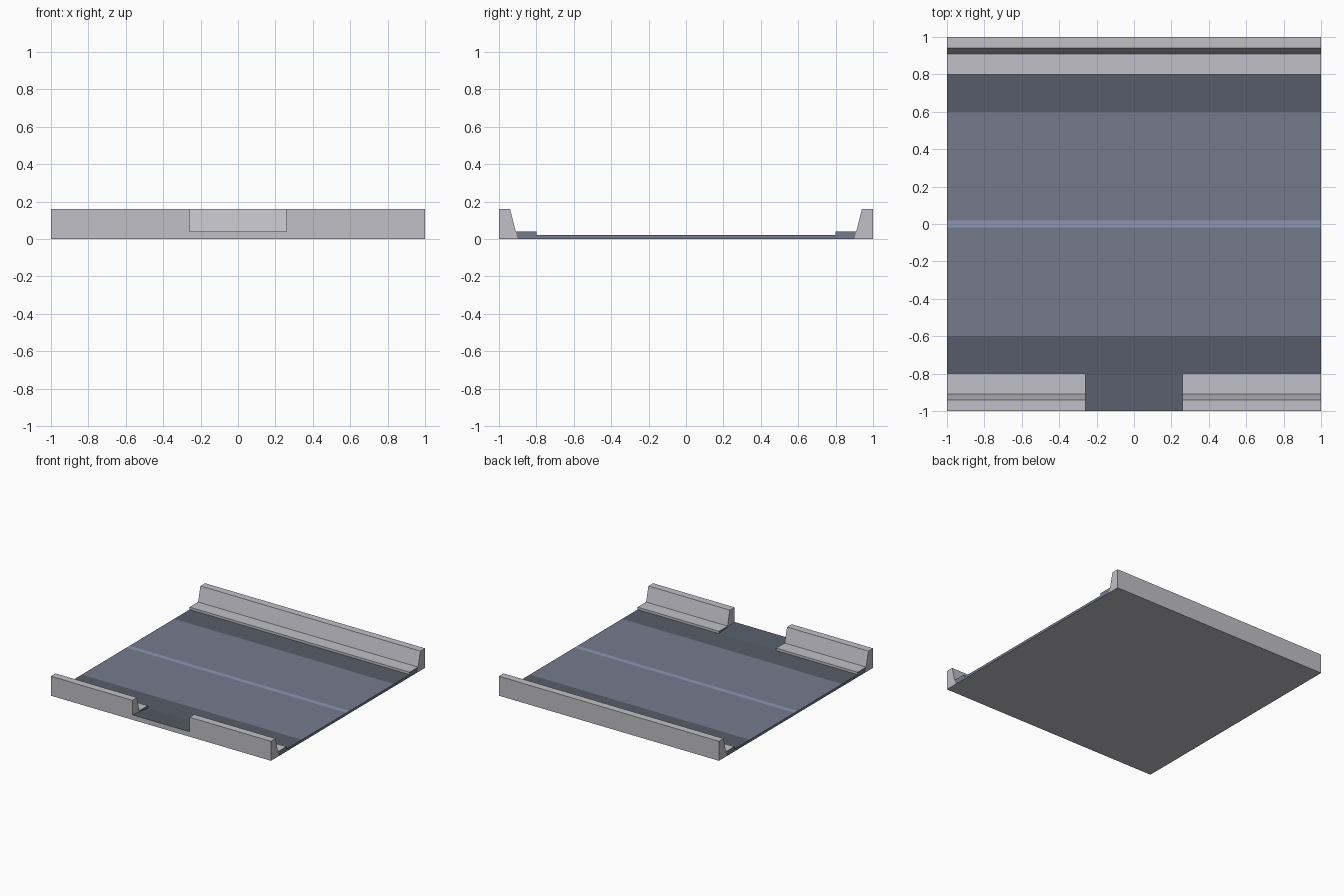
import bpy, bmesh

if "Cube" in bpy.data.objects:
    bpy.data.objects.remove(bpy.data.objects["Cube"])


def material(name, rgb):
    m = bpy.data.materials.new(name)
    m.diffuse_color = (*rgb, 1)
    m.use_nodes = True
    m.node_tree.nodes["Principled BSDF"].inputs["Base Color"].default_value = m.diffuse_color
    return m


CONCRETE = material("concrete", (0.527, 0.527, 0.571))
ASPHALT = material("asphalt", (0.172, 0.199, 0.262))
SHOULDER = material("shoulder", (0.093, 0.108, 0.139))
LINE = material("line", (0.267, 0.301, 0.448))
MATS = [CONCRETE, ASPHALT, SHOULDER, LINE]


def extrude_x(name, profile, x0, x1, sides, end=(0, 0), flip=1):
    """Extrude a (y, z) profile along x. sides: material per edge, None = open."""
    bm = bmesh.new()
    a = [bm.verts.new((x0, y * flip, z)) for y, z in profile]
    b = [bm.verts.new((x1, y * flip, z)) for y, z in profile]
    n = len(profile)
    faces = [(a, end[0]), (b[::-1], end[1])]
    for i, m in enumerate(sides):
        if m is not None:
            j = (i + 1) % n
            faces.append(([a[j], a[i], b[i], b[j]], m))
    for verts, m in faces:
        # mirrored profiles need reversed winding
        f = bm.faces.new(verts if flip > 0 else verts[::-1])
        f.material_index = m
    me = bpy.data.meshes.new(name)
    bm.to_mesh(me)
    bm.free()
    for m in MATS:
        me.materials.append(m)
    ob = bpy.data.objects.new(name, me)
    bpy.context.collection.objects.link(ob)
    return ob


# Profiles run from the outer bottom, up and inward in the (y, z) plane
BARRIER = [(-1, 0), (-1, 0.16), (-0.94, 0.16), (-0.91, 0.04), (-0.90, 0)]
CURB = [(-0.90, 0), (-0.91, 0.04), (-0.80, 0.04), (-0.80, 0.02), (-0.80, 0)]
RAMP = [(-1, 0), (-1, 0.04), (-0.80, 0.02), (-0.80, 0)]
GAP = 0.26

# Road deck with shoulders, lanes and centre line
ys = [-0.8, -0.6, -0.02, 0.02, 0.6, 0.8]
road = [(-0.8, 0)] + [(y, 0.02) for y in ys] + [(0.8, 0)]
extrude_x("road", road, -1, 1, [None, 2, 1, 3, 1, 2, None, 0], (1, 1))

# Barriers and curbs: whole at the back, split by the driveway at the front
runs = [("back", -1, 1, -1),
        ("front_left", -1, -GAP, 1),
        ("front_right", GAP, 1, 1)]
for label, x0, x1, flip in runs:
    extrude_x(label + "_barrier", BARRIER, x0, x1, [0, 0, 0, None, 0], (0, 0), flip)
    extrude_x(label + "_curb", CURB, x0, x1, [None, 0, 0, None, 0], (1, 1), flip)

# Driveway ramp through the front gap
extrude_x("driveway", RAMP, -GAP, GAP, [0, 2, None, 0])
